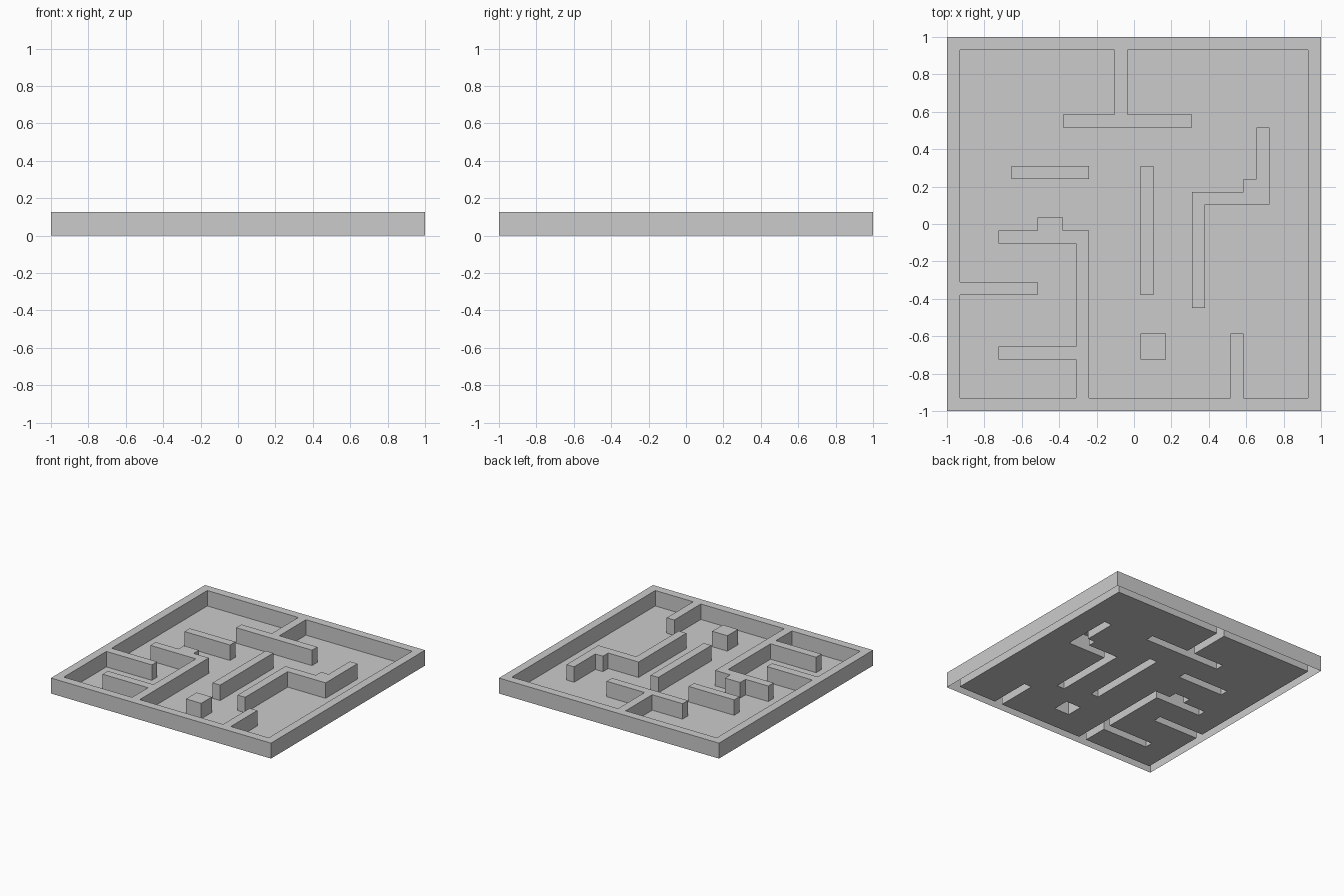
import bpy, bmesh, math

if "Cube" in bpy.data.objects:
    bpy.data.objects.remove(bpy.data.objects["Cube"])

N = 29                # plan cells per side
CELL = 2 / N
H = 0.127             # wall height

# Wall runs in plan cells: x0, x1, y0, y1
RUNS = [
    (0, N, 0, 1), (0, N, N - 1, N), (0, 1, 0, N), (N - 1, N, 0, N),   # outer rim
    (13, 14, 23, 28), (9, 19, 22, 23),                                # T wall
    (5, 11, 18, 19), (15, 16, 9, 19),                                 # free bars
    (19, 20, 8, 17), (19, 25, 16, 17), (24, 25, 16, 22), (23, 24, 17, 18),  # stepped wall
    (4, 11, 13, 14), (7, 9, 14, 15), (10, 11, 0, 14), (4, 10, 4, 5),  # branched wall
    (0, 7, 9, 10), (22, 23, 0, 6),                                    # rim stubs
    (15, 17, 4, 6),                                                   # pillar
]
solid = {(i, j) for x0, x1, y0, y1 in RUNS
         for i in range(x0, x1) for j in range(y0, y1)}


def make_part(name, quads):
    """Weld grid quads into one clean flat-faced shell."""
    bm = bmesh.new()
    for q in quads:
        bm.faces.new([bm.verts.new((-1 + x * CELL, -1 + y * CELL, z)) for x, y, z in q])
    bmesh.ops.remove_doubles(bm, verts=bm.verts, dist=1e-4)
    bmesh.ops.dissolve_limit(bm, angle_limit=math.radians(1),
                             verts=bm.verts, edges=bm.edges)
    mesh = bpy.data.meshes.new(name)
    bm.to_mesh(mesh)
    bm.free()
    bpy.context.collection.objects.link(bpy.data.objects.new(name, mesh))


def cell_quad(i, j, z):
    return [(i, j, z), (i + 1, j, z), (i + 1, j + 1, z), (i, j + 1, z)]


# Floor: thin sheet, open beneath the walls
make_part("floor", [cell_quad(i, j, 0) for i in range(N) for j in range(N)
                    if (i, j) not in solid])

# Walls: hollow shells with tops and exposed sides only
walls = []
for i, j in sorted(solid):
    top = cell_quad(i, j, H)
    walls.append(top)
    for k, (dx, dy) in enumerate([(0, -1), (1, 0), (0, 1), (-1, 0)]):
        if (i + dx, j + dy) not in solid:
            (ax, ay, _), (bx, by, _) = top[k], top[(k + 1) % 4]
            walls.append([(ax, ay, 0), (bx, by, 0), (bx, by, H), (ax, ay, H)])
make_part("walls", walls)
